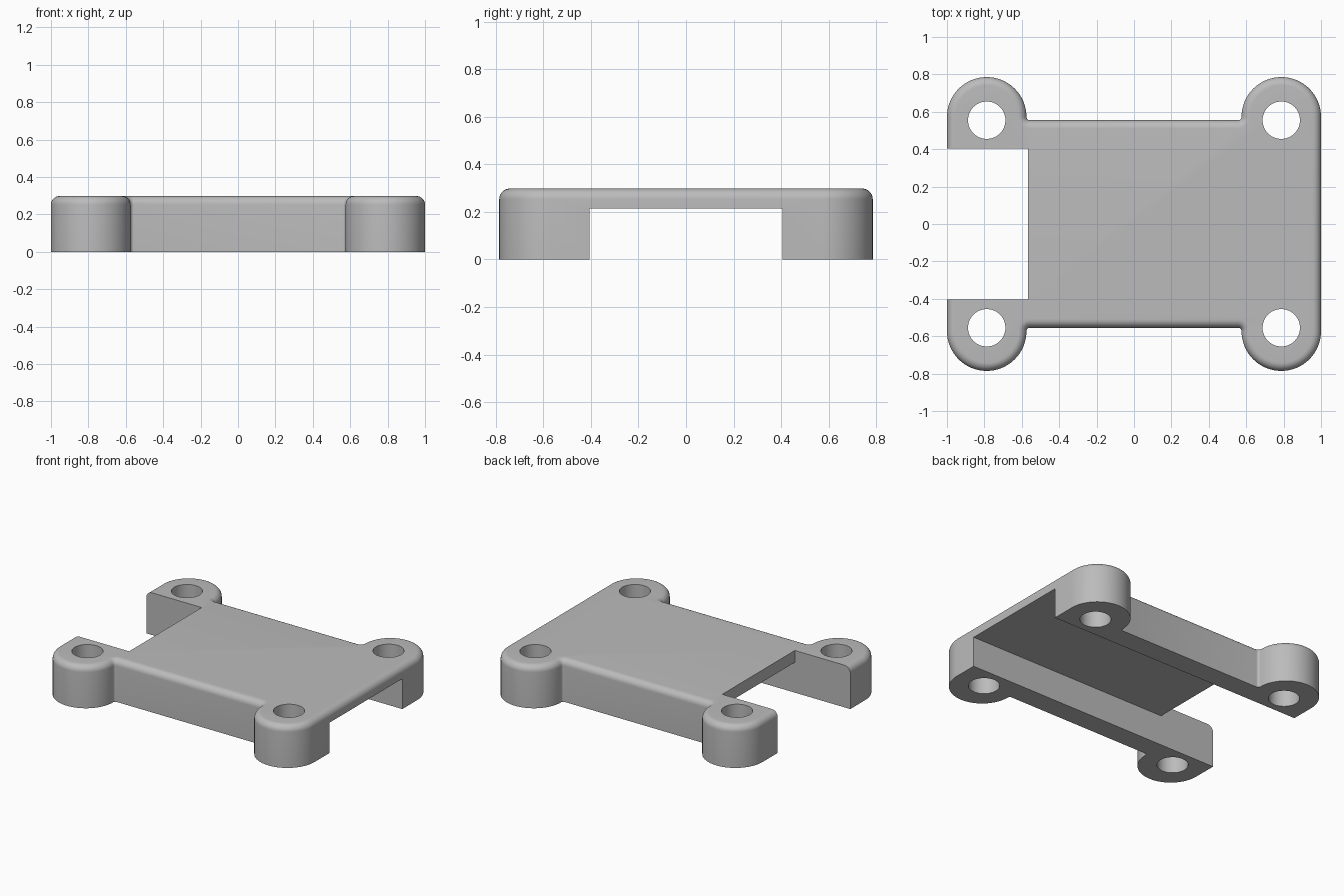
import bpy
import bmesh
from math import pi, sin, cos, radians

if "Cube" in bpy.data.objects:
    bpy.data.objects.remove(bpy.data.objects["Cube"], do_unlink=True)

HEIGHT, ROUND = 0.298, 0.045       # plate height, top edge radius
LOBE_X, LOBE_Y, LOBE_R = 0.7875, 0.573, 0.2125
FILLET = 0.018                     # inner corner radius
HOLE_Y, HOLE_R = 0.555, 0.1

grey = bpy.data.materials.new("light grey")
grey.use_nodes = True
colour = (0.5, 0.5, 0.5, 1)
grey.diffuse_color = colour
grey.node_tree.nodes["Principled BSDF"].inputs["Base Color"].default_value = colour


def outline(inset):
    """Counter-clockwise plate outline with four lobes, moved inward by inset."""
    r, f = LOBE_R - inset, FILLET + inset
    quarter = [(LOBE_X + r * cos(pi * i / 32), LOBE_Y + r * sin(pi * i / 32))
               for i in range(33)]
    fx = LOBE_X - LOBE_R - FILLET
    quarter += [(fx + f * cos(pi * i / 12), LOBE_Y - f * sin(pi * i / 12))
                for i in range(1, 7)]
    back = quarter + [(-x, y) for x, y in reversed(quarter)]
    return back + [(-x, -y) for x, y in back]


def make_object(name, bm):
    mesh = bpy.data.meshes.new(name)
    bm.to_mesh(mesh)
    bm.free()
    mesh.materials.append(grey)
    obj = bpy.data.objects.new(name, mesh)
    bpy.context.collection.objects.link(obj)
    return obj


def box(x0, x1, y0, y1, z0, z1):
    bm = bmesh.new()
    bmesh.ops.create_cube(bm, size=1)
    for v in bm.verts:
        v.co.x = x1 if v.co.x > 0 else x0
        v.co.y = y1 if v.co.y > 0 else y0
        v.co.z = z1 if v.co.z > 0 else z0
    return make_object("cutter", bm)


def hole(x, y):
    bm = bmesh.new()
    bmesh.ops.create_cone(bm, cap_ends=True, segments=48,
                          radius1=HOLE_R, radius2=HOLE_R, depth=2)
    bmesh.ops.translate(bm, vec=(x, y, 0), verts=bm.verts)
    return make_object("cutter", bm)


# Plate: stacked outlines, rounded over at the top edge
levels = [(0, 0)]
for i in range(9):
    a = pi / 2 * i / 8
    levels.append((ROUND * (1 - cos(a)), HEIGHT - ROUND + ROUND * sin(a)))
bm = bmesh.new()
rings = [[bm.verts.new((x, y, z)) for x, y in outline(d)] for d, z in levels]
for low, high in zip(rings, rings[1:]):
    n = len(low)
    for i in range(n):
        j = (i + 1) % n
        bm.faces.new((low[i], low[j], high[j], high[i]))
bm.faces.new(rings[-1])
bm.faces.new(rings[0][::-1])
plate = make_object("mounting_plate", bm)

# Cut the underside channel, the side notch and the four screw holes
cutters = [box(-1.2, 1.2, -0.405, 0.405, -0.2, 0.214),
           box(-1.2, -0.567, -0.405, 0.405, -0.3, 0.6)]
cutters += [hole(sx * LOBE_X, sy * HOLE_Y) for sx in (-1, 1) for sy in (-1, 1)]
bpy.ops.object.select_all(action="DESELECT")
bpy.context.view_layer.objects.active = plate
plate.select_set(True)
for cutter in cutters:
    mod = plate.modifiers.new("cut", "BOOLEAN")
    mod.operation, mod.solver, mod.object = "DIFFERENCE", "EXACT", cutter
    bpy.ops.object.modifier_apply(modifier=mod.name)
    bpy.data.objects.remove(cutter, do_unlink=True)

bpy.ops.object.shade_smooth_by_angle(angle=radians(35))
